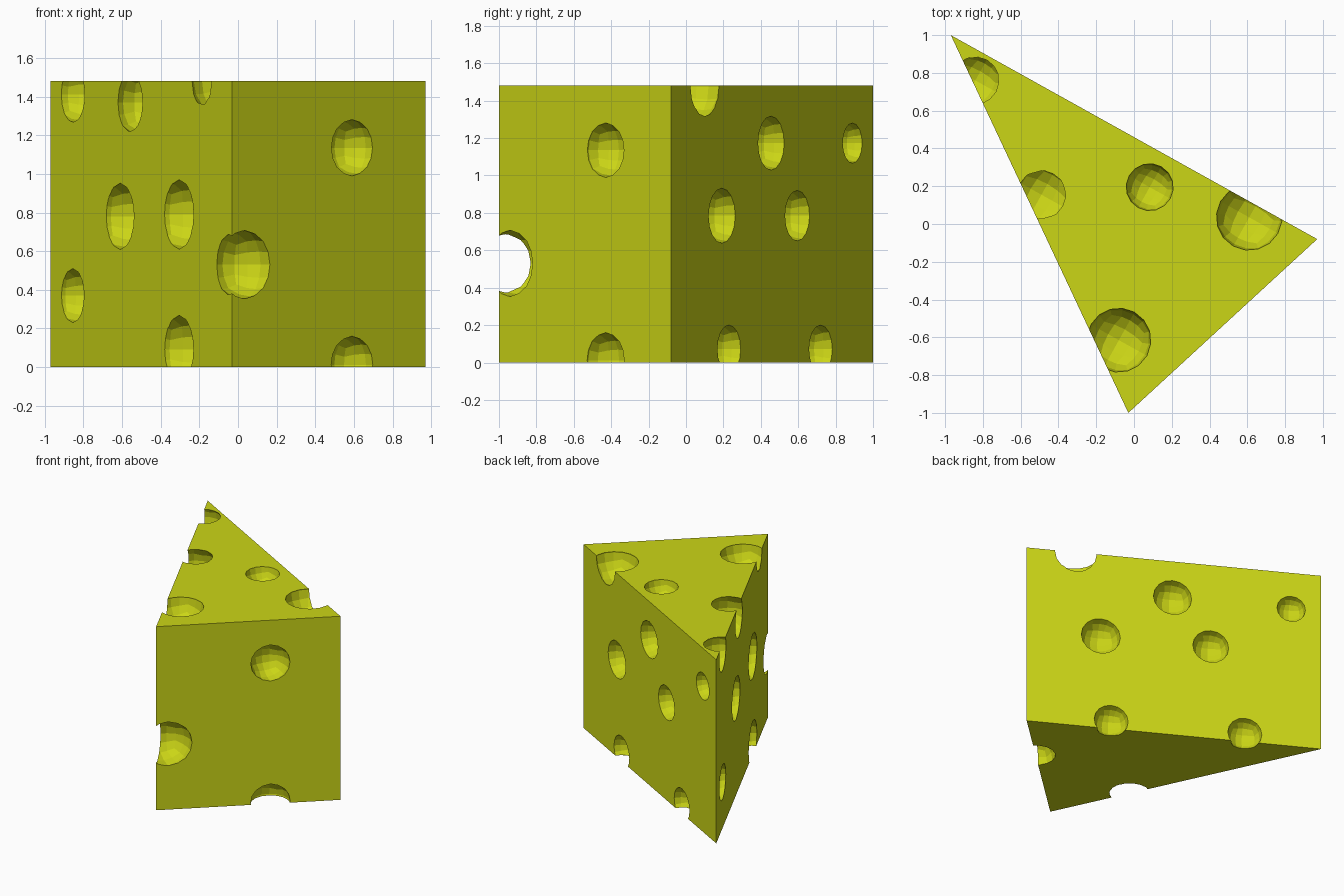
import bpy, bmesh, math
from mathutils import Matrix, Vector

if "Cube" in bpy.data.objects:
    bpy.data.objects.remove(bpy.data.objects["Cube"])

A, B, C = Vector((-0.97, 1.0)), Vector((-0.03, -1.0)), Vector((0.97, -0.08))
H = 1.48


def on_edge(p, q, axis, v):
    """Point on the edge p-q whose x (axis 0) or y (axis 1) equals v."""
    return p.lerp(q, (v - p[axis]) / (q[axis] - p[axis]))


def make_object(name, bm):
    bmesh.ops.recalc_face_normals(bm, faces=bm.faces)
    mesh = bpy.data.meshes.new(name)
    bm.to_mesh(mesh)
    bm.free()
    ob = bpy.data.objects.new(name, mesh)
    bpy.context.collection.objects.link(ob)
    return ob


# triangular wedge
bm = bmesh.new()
base = bm.faces.new([bm.verts.new((p.x, p.y, 0)) for p in (A, B, C)])
ext = bmesh.ops.extrude_face_region(bm, geom=[base])
tops = [g for g in ext["geom"] if isinstance(g, bmesh.types.BMVert)]
bmesh.ops.translate(bm, verts=tops, vec=(0, 0, H))
wedge = make_object("cheese_wedge", bm)

# bubbles along the top and the front corner: x, y, z, radius
bubbles = [(-0.84, 0.76, 1.41, 0.145), (-0.49, 0.155, 1.37, 0.17),
           (0.083, 0.195, 1.478, 0.125), (0.61, 0.035, 1.473, 0.175),
           (-0.08, -0.615, 1.476, 0.17), (0.03, -0.935, 0.53, 0.178)]
# bubbles centred on the three side faces: position along the face, z, radius
sides = [(A, B, 0, [(-0.61, 0.78, 0.172), (-0.305, 0.79, 0.18),
                    (-0.855, 0.37, 0.14), (-0.305, 0.09, 0.178)]),
         (B, C, 0, [(0.59, 1.135, 0.146), (0.59, 0.012, 0.148)]),
         (C, A, 1, [(0.455, 1.173, 0.144), (0.89, 1.173, 0.107),
                    (0.192, 0.785, 0.147), (0.595, 0.785, 0.135),
                    (0.23, 0.072, 0.128), (0.72, 0.072, 0.128)])]
for p, q, axis, holes in sides:
    for v, z, r in holes:
        c = on_edge(p, q, axis, v)
        bubbles.append((c.x, c.y, z, r))

# low-poly round cutters, lined up with the back face
turn = Matrix.Rotation(math.atan2(C.y - A.y, C.x - A.x), 4, 'Z')
bm = bmesh.new()
for x, y, z, r in bubbles:
    ball = bmesh.new()
    bmesh.ops.create_cube(ball, size=2)
    bmesh.ops.subdivide_edges(ball, edges=ball.edges[:], cuts=3, use_grid_fill=True)
    for v in ball.verts:
        d = Vector([math.tan(k * math.pi / 4) for k in v.co]).normalized()
        v.co = turn @ (d * r) + Vector((x, y, z))
    tmp = bpy.data.meshes.new("ball")
    ball.to_mesh(tmp)
    ball.free()
    bm.from_mesh(tmp)
    bpy.data.meshes.remove(tmp)
cutter = make_object("bubble_cutter", bm)
cutter.hide_render = True

# carve the holes
mod = wedge.modifiers.new("holes", 'BOOLEAN')
mod.operation = 'DIFFERENCE'
mod.solver = 'EXACT'
mod.use_self = True
mod.object = cutter
bpy.context.view_layer.objects.active = wedge
bpy.ops.object.modifier_apply(modifier=mod.name)
bpy.data.objects.remove(cutter)

# cheese colour
mat = bpy.data.materials.new("cheese_yellow")
mat.diffuse_color = (0.6, 0.67, 0.008, 1)
mat.use_nodes = True
mat.node_tree.nodes["Principled BSDF"].inputs["Base Color"].default_value = mat.diffuse_color
wedge.data.materials.clear()
wedge.data.materials.append(mat)
for f in wedge.data.polygons:
    f.material_index = 0
    f.use_smooth = False
